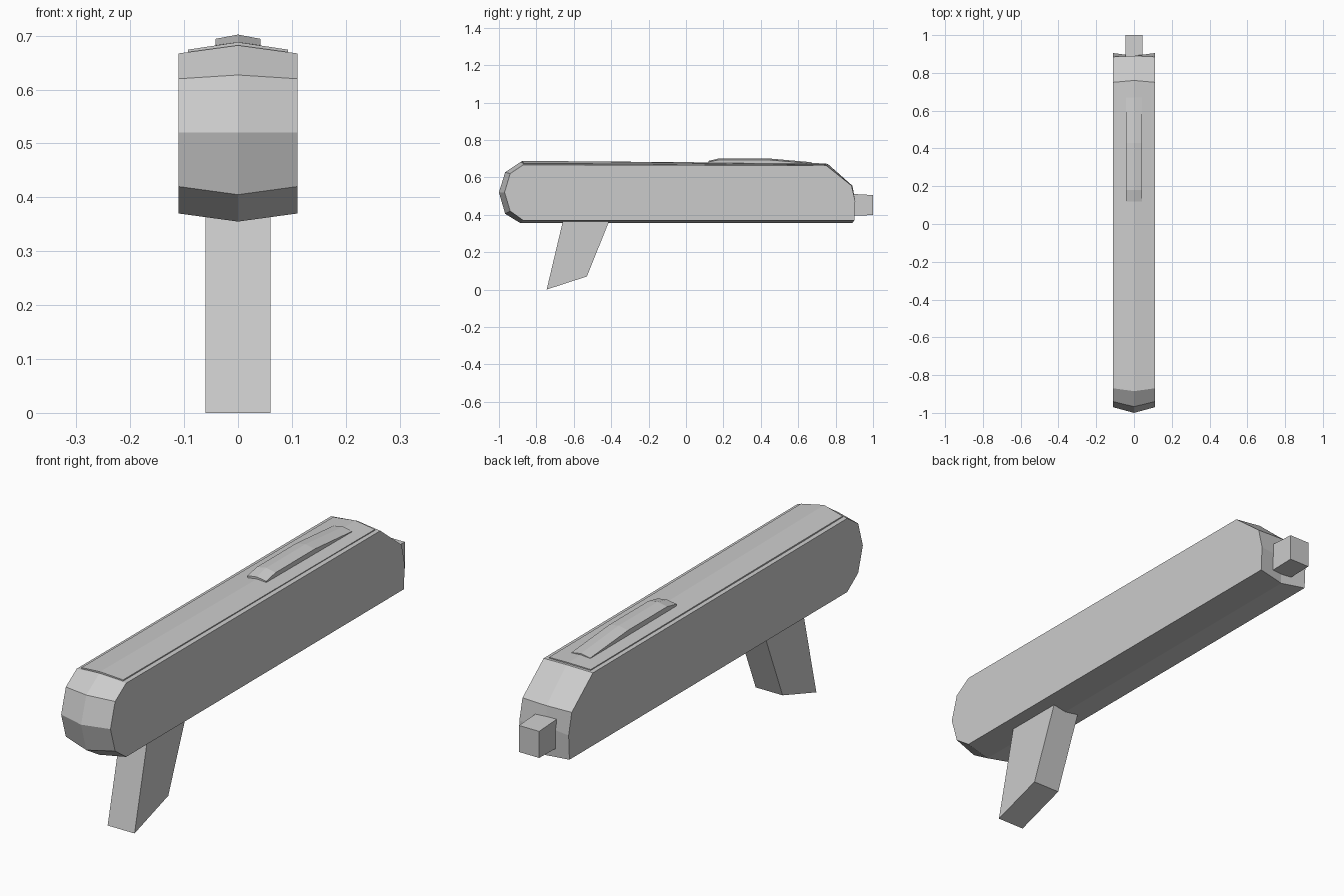
import bpy
import bmesh

if "Cube" in bpy.data.objects:
    bpy.data.objects.remove(bpy.data.objects["Cube"])


def ridged_slab(name, half_width, side, centre=None):
    """Closed slab from (y, z) outlines: side outlines at +-half_width, optional ridge outline at x = 0."""
    bm = bmesh.new()
    columns = [(-half_width, side), (half_width, side)]
    if centre:
        columns.insert(1, (0.0, centre))
    rings = [[bm.verts.new((x, y, z)) for y, z in outline] for x, outline in columns]
    n = len(side)
    for a, b in zip(rings, rings[1:]):
        for i in range(n):
            j = (i + 1) % n
            bm.faces.new((a[i], a[j], b[j], b[i]))
    bm.faces.new(rings[0])
    bm.faces.new(rings[-1][::-1])
    bmesh.ops.recalc_face_normals(bm, faces=bm.faces[:])
    mesh = bpy.data.meshes.new(name)
    bm.to_mesh(mesh)
    bm.free()
    obj = bpy.data.objects.new(name, mesh)
    bpy.context.collection.objects.link(obj)
    return obj


# Long body with a shallow centre ridge and a rounded front
ridged_slab(
    "body", 0.11,
    side=[(-0.97, 0.52), (-0.94, 0.62), (-0.87, 0.667), (0.75, 0.663), (0.885, 0.555),
          (0.905, 0.47), (0.90, 0.37), (-0.87, 0.37), (-0.94, 0.42)],
    centre=[(-1.0, 0.52), (-0.967, 0.627), (-0.885, 0.682), (0.76, 0.67), (0.89, 0.555),
            (0.89, 0.47), (0.89, 0.355), (-0.885, 0.355), (-0.967, 0.405)])

# Thin raised plate along the top
ridged_slab(
    "top_plate", 0.093,
    side=[(-0.865, 0.65), (-0.865, 0.674), (0.74, 0.668), (0.74, 0.65)],
    centre=[(-0.88, 0.65), (-0.88, 0.688), (0.75, 0.675), (0.75, 0.65)])

# Low sloping rib on the plate
ridged_slab(
    "top_rib", 0.042,
    side=[(0.12, 0.66), (0.12, 0.682), (0.18, 0.694), (0.43, 0.694), (0.67, 0.674), (0.67, 0.66)],
    centre=[(0.12, 0.66), (0.12, 0.688), (0.18, 0.702), (0.43, 0.702), (0.67, 0.681), (0.67, 0.66)])

# Slanted grip
ridged_slab("grip", 0.06, [(-0.655, 0.38), (-0.405, 0.38), (-0.53, 0.07), (-0.745, 0.0)])

# Stub at the rear end
ridged_slab("end_stub", 0.045, [(0.86, 0.395), (0.86, 0.513), (1.0, 0.505), (1.0, 0.398)])
